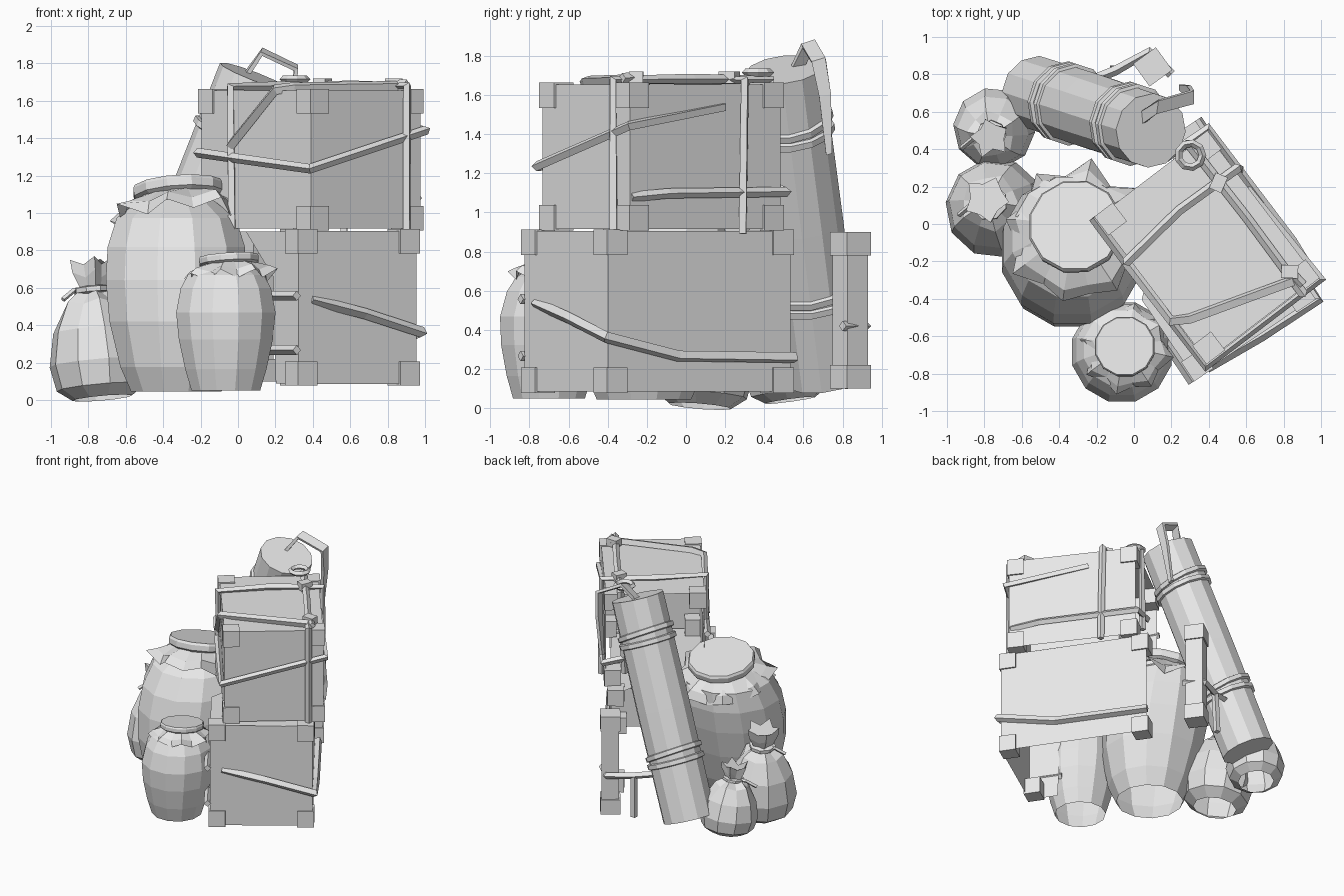
import bpy, bmesh, math, random
from mathutils import Vector, Matrix

if "Cube" in bpy.data.objects:
    bpy.data.objects.remove(bpy.data.objects["Cube"], do_unlink=True)
random.seed(4)

grey = bpy.data.materials.new("plain_grey")
grey.use_nodes = True
grey.diffuse_color = (0.8, 0.8, 0.8, 1)
grey.node_tree.nodes["Principled BSDF"].inputs["Base Color"].default_value = (0.8, 0.8, 0.8, 1)


def add(name, bm, matrix=Matrix()):
    bm.normal_update()
    mesh = bpy.data.meshes.new(name)
    bm.to_mesh(mesh)
    bm.free()
    mesh.materials.append(grey)
    obj = bpy.data.objects.new(name, mesh)
    obj.matrix_world = matrix
    bpy.context.collection.objects.link(obj)
    return obj


def stand(base, top):
    """Matrix that puts local z on the line from base to top."""
    base, axis = Vector(base), Vector(top) - Vector(base)
    return Matrix.Translation(base) @ axis.to_track_quat('Z', 'Y').to_matrix().to_4x4()


def lathe(name, rings, sides, matrix, caps="both", bend=0):
    """Rings are (radius, height, ruffle); bend curves the stack towards the back."""
    bm = bmesh.new()
    loops = []
    for r, h, ruffle in rings:
        loop = []
        for i in range(sides):
            a = math.tau * (i + 0.5) / sides
            wave = ruffle * (1 if i % 2 else -1) * random.uniform(0.6, 1.3)
            loop.append(bm.verts.new(((r + wave) * math.cos(a), (r + wave) * math.sin(a) + bend * h * h,
                                      h + wave * 0.9)))
        loops.append(loop)
    for lo, hi in zip(loops, loops[1:]):
        for i in range(sides):
            j = (i + 1) % sides
            bm.faces.new((lo[i], lo[j], hi[j], hi[i]))
    if caps == "both":
        bm.faces.new(loops[0][::-1])
    if caps in ("both", "top"):
        bm.faces.new(loops[-1])
    return add(name, bm, matrix)


def rope(name, points, thick=0.026, closed=False):
    """Four-sided cord along a path."""
    curve = bpy.data.curves.new(name, 'CURVE')
    curve.dimensions = '3D'
    curve.bevel_depth = thick
    curve.bevel_resolution = 0
    curve.use_fill_caps = True
    spline = curve.splines.new('POLY')
    spline.points.add(len(points) - 1)
    for p, co in zip(spline.points, points):
        p.co = (*co, 1)
    spline.use_cyclic_u = closed
    temp = bpy.data.objects.new(name + "_path", curve)
    bpy.context.collection.objects.link(temp)
    bpy.context.view_layer.update()
    mesh = bpy.data.meshes.new_from_object(temp.evaluated_get(bpy.context.evaluated_depsgraph_get()))
    bpy.data.objects.remove(temp, do_unlink=True)
    bm = bmesh.new()
    bm.from_mesh(mesh)
    for f in bm.faces:
        f.smooth = False
    add(name, bm)


def block(name, size, matrix):
    bm = bmesh.new()
    bmesh.ops.create_cube(bm, size=1)
    bmesh.ops.scale(bm, vec=size, verts=bm.verts)
    return add(name, bm, matrix)


# Crates: open at the back and underneath, with blocky corner guards
def crate(name, center, size, angle, full):
    frame = Matrix.Translation(center) @ Matrix.Rotation(math.radians(angle), 4, 'Z')
    bm = bmesh.new()
    bmesh.ops.create_cube(bm, size=1)
    bmesh.ops.scale(bm, vec=[size[0] - 0.024, size[1] - 0.024, size[2] - 0.012], verts=bm.verts)
    bm.normal_update()
    hidden = [f for f in bm.faces if f.normal.y > 0.9 or f.normal.z < -0.9
              or (not full and (f.normal.x < -0.9 or f.normal.z > 0.9))]
    bmesh.ops.delete(bm, geom=hidden, context='FACES')
    add(name, bm, frame)
    for sx in (-1, 1):
        for sy in (-1, 1):
            if not full and sx < 0 < sy:
                continue
            for sz in (-1, 1):
                offset = Vector([s * (d / 2 - 0.062) for s, d in zip((sx, sy, sz), size)])
                block(name + "_corner", (0.125, 0.125, 0.13), frame @ Matrix.Translation(offset))

    def spot(u, v, w):
        """Point on the crate, each coordinate running from -1 to 1."""
        return frame @ Vector([c * d / 2 for c, d in zip((u, v, w), size)])
    return spot


lower = crate("lower_crate", (0.325, -0.145, 0.495), (0.785, 1.15, 0.83), 34, False)
upper = crate("upper_crate", (0.39, -0.125, 1.285), (0.76, 0.99, 0.75), 37.3, True)

# Remaining parts of the lower crate's left wall and top
for part, outline in (("left_wall", [(-0.97, -0.98, -0.98), (-0.97, -0.98, 0.98), (-0.97, -0.1, 0.98),
                                     (-0.97, -0.55, 0.4), (-0.97, -0.6, -0.98)]),
                      ("top", [(-0.97, -0.98, 0.98), (0.97, -0.98, 0.98), (0.97, 0.98, 0.98),
                               (0.7, 0.98, 0.98), (-0.97, -0.1, 0.98)])):
    bm = bmesh.new()
    bm.faces.new([bm.verts.new(lower(*p)) for p in outline])
    add("lower_crate_" + part, bm)

# Cords over the upper crate
rope("cross_cord", [upper(-1, 0.4, -1), upper(-1.03, 0.4, 1.04), upper(0, 0.5, 1.05),
                    upper(1.03, 0.48, 1.04), upper(1.03, 0.45, -1.05)])
rope("long_cord", [upper(0.68, -1.02, -1), upper(0.68, -1.03, 1.05), upper(0.7, 0, 1.06),
                   upper(0.68, 1.02, 1.05), upper(0.6, 1.02, -0.7)])
rope("slanted_cord", [upper(-1.02, 1, 0.1), upper(-1.03, 0.3, 0.02), upper(-1.03, -1.02, -0.13),
                      upper(1.02, -1.02, 0.42), upper(0.95, 0.25, 0.68)])
rope("side_cord", [upper(0.95, -0.95, -0.55), upper(1.01, -0.5, -0.5), upper(1.03, 1.02, -0.48),
                   upper(0.3, 1.04, -0.3)])
rope("corner_cord", [upper(-1.02, 0.4, 0.2), upper(-1.02, -0.4, 1.0), upper(-0.8, -0.5, 1.03),
                     upper(0.68, -0.85, 1.05)], 0.03)

# Ring and knots on top
ring_center = upper(0.6, 0.9, 1.12)
rope("cord_ring", [ring_center + Vector((0.065 * math.cos(a), 0.065 * math.sin(a), 0.01))
                   for a in [math.tau * i / 9 for i in range(9)]], 0.02, True)
for u, v in ((0.72, -0.75), (0.68, 0.48)):
    block("cord_knot", (0.09, 0.07, 0.06),
          Matrix.Translation(upper(u, v, 1.08)) @ Matrix.Rotation(u + v, 4, 'Z'))
rope("knot_tail", [upper(0.72, -0.7, 1.09), upper(0.75, -0.95, 1.07)])

# Cords on the lower crate
rope("lower_cord", [lower(-0.75, -0.96, 0.1), lower(0.1, -1.0, -0.08), lower(1.02, -1.02, -0.32),
                    lower(1.02, -0.25, -0.55), lower(1.03, 1.0, -0.57)], 0.03)
for w in (0.15, -0.55):
    rope("lower_side_cord", [lower(-1.02, -1, w), lower(-1.02, -0.55, w)])


# Jars: faceted body open underneath, ruffled cloth cover and tilted flat lid
def jar(name, base, height, profile, lid, frill, bend, tilt):
    frame = Matrix.Translation(base)
    lathe(name + "_body", [(r, h * height, 0) for r, h in profile], 12, frame, "top", bend)
    cover = (frame @ Matrix.Translation((0.015, bend * height ** 2, height))
             @ Matrix.Rotation(-tilt, 4, 'X') @ Matrix.Rotation(-0.06, 4, 'Y'))
    lathe(name + "_cloth", [(frill, -lid * 0.72, lid * 0.16), (frill * 0.88, -lid * 0.5, lid * 0.08),
                            (lid * 0.86, -lid * 0.27, 0)], 16, cover, "none")
    lathe(name + "_lid", [(lid * 0.86, -lid * 0.32, 0), (lid * 0.99, -lid * 0.23, 0),
                          (lid, -lid * 0.07, 0), (lid * 0.96, 0, 0)], 12, cover)


jar("large_jar", (-0.33, -0.215, 0.045), 1.105,
    [(0.25, 0), (0.31, 0.12), (0.37, 0.34), (0.39, 0.54), (0.38, 0.7),
     (0.33, 0.84), (0.2, 0.93)], 0.255, 0.36, 0.17, 0.23)
jar("small_jar", (-0.065, -0.7, 0.05), 0.72,
    [(0.19, 0), (0.225, 0.16), (0.26, 0.38), (0.275, 0.58), (0.25, 0.76),
     (0.21, 0.86), (0.13, 0.93)], 0.165, 0.23, 0.09, 0.12)


# Sacks: sagging body open underneath, tied neck and crumpled mouth
def sack(name, base, top, width):
    frame = stand(base, top)
    height = (Vector(top) - Vector(base)).length
    shape = [(0.6, 0, 0), (0.9, 0.08, 0), (1, 0.26, 0), (0.87, 0.5, 0), (0.55, 0.7, 0.01),
             (0.24, 0.79, 0.01), (0.35, 0.9, 0.02), (0.4, 1, 0.02)]
    lathe(name, [(r * width, h * height, k) for r, h, k in shape], 10, frame, "top")
    lathe(name + "_tie", [(0.2 * width, 0.76 * height, 0), (0.37 * width, 0.775 * height, 0),
                          (0.37 * width, 0.81 * height, 0), (0.2 * width, 0.825 * height, 0)], 8, frame)
    neck = frame @ Vector((0, 0, 0.79 * height))
    rope(name + "_tie_end", [neck, neck + Vector((-0.1, -0.02, 0.0)), neck + Vector((-0.16, -0.07, -0.05))], 0.014)


sack("front_sack", (-0.725, 0.07, 0.01), (-0.79, 0.13, 0.74), 0.268)
sack("back_sack", (-0.74, 0.53, 0.04), (-0.77, 0.46, 0.56), 0.22)

# Leaning roll with paired bindings
roll_base, roll_top = Vector((-0.52, 0.70, 0.15)), Vector((0.09, 0.5, 1.73))
roll_frame = stand(roll_base, roll_top)
length = (roll_top - roll_base).length
lathe("roll", [(0.2, 0, 0), (0.205, length / 2, 0), (0.2, length, 0)], 12, roll_frame)
for t, lean in ((0.26, 0.06), (0.30, 0.16), (0.80, 0.06), (0.84, 0.16)):
    tilt = roll_frame @ Matrix.Translation((0, 0, t * length)) @ Matrix.Rotation(lean, 4, 'X')
    lathe("roll_binding", [(0.195, -0.025, 0), (0.222, -0.016, 0), (0.222, 0.016, 0), (0.195, 0.025, 0)], 12, tilt)

# Upright post behind, with end guards and a cord tying it to the roll
post = Matrix.Translation((0.1, 0.84, 0.5)) @ Matrix.Rotation(math.radians(36), 4, 'Z')
block("back_post", (0.13, 0.13, 0.78), post)
for s in (-1, 1):
    block("back_post_end", (0.15, 0.15, 0.12), post @ Matrix.Translation((0, 0, s * 0.34)))
rope("post_cord", [(0.2, 0.8, 0.42), (0.08, 0.92, 0.42), (-0.1, 0.82, 0.43), (-0.25, 0.76, 0.46)])
rope("post_cord_tail", [(-0.1, 0.82, 0.43), (-0.11, 0.83, 0.1)])

# Loose strap arching over the roll, narrowing as it drops behind
bm = bmesh.new()
path = [(0.04, 0.56, 1.71, 0.035), (0.13, 0.63, 1.85, 0.035), (0.30, 0.68, 1.77, 0.035),
        (0.28, 0.71, 1.6, 0.03), (0.24, 0.73, 1.3, 0.015)]
edges = [[bm.verts.new((x, y + s * w, z + s * w * 0.3)) for s in (-1, 1)] for x, y, z, w in path]
for a, b in zip(edges, edges[1:]):
    bm.faces.new((a[0], a[1], b[1], b[0]))
strap = add("loose_strap", bm)
solid = strap.modifiers.new("thickness", 'SOLIDIFY')
solid.thickness = 0.025
